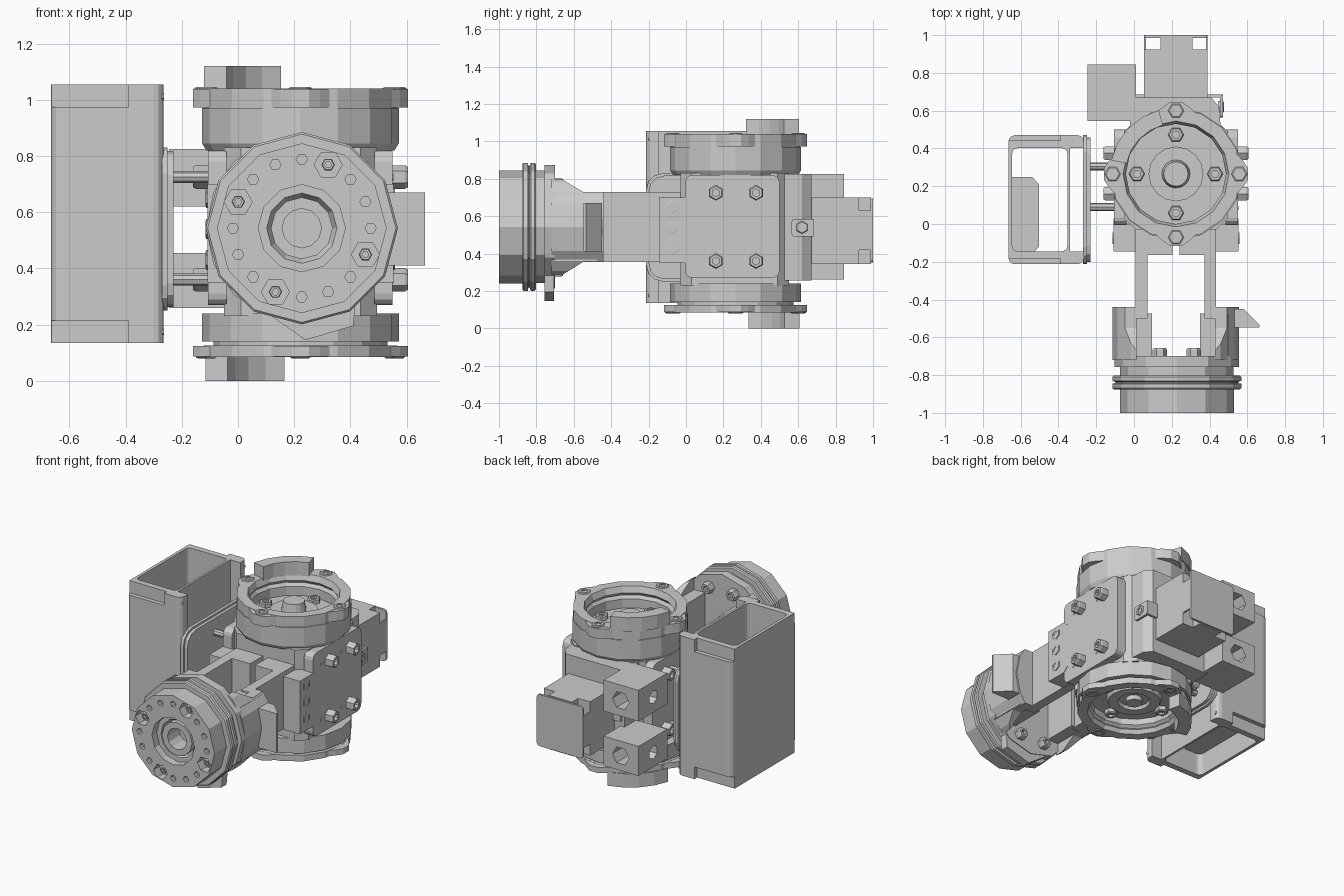
import bpy, bmesh
from math import sin, cos, pi, radians
from mathutils import Vector, Matrix

if "Cube" in bpy.data.objects:
    bpy.data.objects.remove(bpy.data.objects["Cube"])

CX, CY, HZ = 0.222, 0.265, 0.543      # drum axis and wrist axis


def make(name, bm):
    bmesh.ops.remove_doubles(bm, verts=bm.verts, dist=1e-5)
    bmesh.ops.recalc_face_normals(bm, faces=bm.faces)
    me = bpy.data.meshes.new(name)
    bm.to_mesh(me)
    bm.free()
    ob = bpy.data.objects.new(name, me)
    bpy.context.collection.objects.link(ob)
    return ob


def prism(name, pts, axis, lo, hi):
    """Extrude a 2D outline along x (pts=y,z), y (pts=x,z) or z (pts=x,y)."""
    put = {'x': lambda a, b, t: (t, a, b), 'y': lambda a, b, t: (a, t, b),
           'z': lambda a, b, t: (a, b, t)}[axis]
    bm = bmesh.new()
    lower = [bm.verts.new(put(a, b, lo)) for a, b in pts]
    upper = [bm.verts.new(put(a, b, hi)) for a, b in pts]
    bm.faces.new(lower)
    bm.faces.new(upper)
    for i in range(len(pts)):
        j = (i + 1) % len(pts)
        bm.faces.new((lower[i], lower[j], upper[j], upper[i]))
    return make(name, bm)


def rounded(a0, a1, b0, b1, r, n=3):
    pts = []
    for k, (a, b) in enumerate(((a1-r, b1-r), (a0+r, b1-r), (a0+r, b0+r), (a1-r, b0+r))):
        for i in range(n + 1):
            t = (k + i / n) * pi / 2
            pts.append((a + r * cos(t), b + r * sin(t)))
    return pts


def box(name, x0, x1, y0, y1, z0, z1):
    return prism(name, [(x0, y0), (x1, y0), (x1, y1), (x0, y1)], 'z', z0, z1)


def lathe(name, profile, at, axis, sides):
    """Spin (radius, height) points about an axis."""
    rot = Vector((0, 0, 1)).rotation_difference(Vector(axis)).to_matrix().to_4x4()
    m = Matrix.Translation(at) @ rot
    bm = bmesh.new()
    rings = []
    for r, h in profile:
        if r == 0:
            rings.append([bm.verts.new(m @ Vector((0, 0, h)))] * sides)
        else:
            rings.append([bm.verts.new(m @ Vector((r * cos(2*pi*i/sides), r * sin(2*pi*i/sides), h)))
                          for i in range(sides)])
    for p, q in zip(rings, rings[1:]):
        for i in range(sides):
            j = (i + 1) % sides
            vs = list(dict.fromkeys((p[i], p[j], q[j], q[i])))
            if len(vs) > 2:
                bm.faces.new(vs)
    return make(name, bm)


def rod(name, at, axis, r, h, sides=8):
    return lathe(name, [(0, 0), (r, 0), (r, h), (0, h)], at, axis, sides)


def bolt(name, at, axis, r=0.04, h=0.052):
    s = r * 0.5
    return lathe(name, [(0, 0), (r, 0), (r, h*.8), (r*.85, h), (s, h), (s, h*.5), (0, h*.5)], at, axis, 6)


def cut(ob, cutters, operation='DIFFERENCE'):
    for c in cutters:
        mod = ob.modifiers.new('cut', 'BOOLEAN')
        mod.operation, mod.solver, mod.object = operation, 'EXACT', c
        bpy.context.view_layer.objects.active = ob
        bpy.ops.object.modifier_apply(modifier=mod.name)
        bpy.data.objects.remove(c)


def mir(x0, x1):
    """An x range and its mirror about the drum axis."""
    return ((x0, x1), (2*CX - x1, 2*CX - x0))


# --- Upper and lower drums with eared flanges and open cups ---
C = Vector((CX, CY, 0))
lathe('upper_drum', [(0, .82), (.335, .82), (.35, .845), (.35, .97), (.345, .97), (.345, 1.04), (.28, 1.04),
                     (.265, 1.0), (.28, .98), (.265, .96), (.265, .9), (.145, .9), (.145, .93), (.075, .93),
                     (.065, .99), (0, .99)], C, (0, 0, 1), 16)
lathe('lower_drum', [(0, .24), (.35, .24), (.35, .14), (.31, .14), (.31, .125), (.345, .125), (.345, .085),
                     (.285, .085), (.27, .11), (.285, .125), (.265, .14), (.265, .18), (.17, .18), (.16, .15),
                     (.1, .15), (.09, .17), (.05, .17), (.05, .14), (0, .14)], C, (0, 0, 1), 16)
for k in range(4):
    d = Vector((cos(k*pi/2), sin(k*pi/2), 0))
    n = Vector((-d.y, d.x, 0))
    ear = [C + d*a + n*b for a, b in ((.3, .13), (.355, .07), (.382, .03), (.382, -.03), (.355, -.07), (.3, -.13))]
    for nm, lo, hi in (('upper_ear', .972, 1.038), ('lower_ear', .087, .124)):
        prism(nm, [(v.x, v.y) for v in ear], 'z', lo, hi)
    for nm, r, z, a, h in (('upper_ear_bolt', .335, 1.025, 1, .02), ('lower_ear_bolt', .335, .1, -1, .02),
                           ('upper_cup_bolt', .207, .9, 1, .03), ('lower_cup_bolt', .215, .18, -1, .03)):
        bolt(nm, C + d*r + Vector((0, 0, z)), (0, 0, a), .042, h)
# curved stop tabs
for nm, start, lo, hi in (('upper_stop', 105, 1.03, 1.12), ('lower_stop', 102, 0, .09)):
    ang = [radians(start + 63*i/4) for i in range(5)]
    pts = [(CX + .35*cos(t), CY + .35*sin(t)) for t in ang] + \
          [(CX + .268*cos(t), CY + .268*sin(t)) for t in reversed(ang)]
    prism(nm, pts, 'z', lo, hi)

# --- Central housing with bolted side plates ---
c = .06
x0, x1, y0, y1 = -.05, .495, -.03, .55
prism('housing', [(x0+c, y0), (x1-c, y0), (x1, y0+c), (x1, y1-c), (x1-c, y1), (x0+c, y1), (x0, y1-c), (x0, y0+c)],
      'z', .23, .83)
for s, (a, b) in zip((1, -1), mir(.485, .55)):
    prism('side_plate', rounded(-.005, .5, .27, .82, .04), 'x', a, b)
    face = b if s > 0 else a
    for y in (.16, .375):
        for z in (.36, .725):
            bolt('side_bolt', (face, y, z), (s, 0, 0), .042, .055)
            rod('dowel', (face, y - .075, z), (s, 0, 0), .012, .003, 6)
for s, (a, b) in zip((1, -1), mir(.43, .553)):
    prism('fork_clamp', [(-.145, .35), (.0, .35), (.03, .38), (.03, .67), (.0, .70), (-.145, .70)], 'x', a, b)
    for z in (.43, .54, .65):
        bolt('clamp_bolt', (b if s > 0 else a, -.075, z), (s, 0, 0), .035, .006)

# --- Fork arms to the wrist ---
for a, b in mir(.372, .435):
    box('fork_arm', a, b, -.5, 0, .355, .73)
for a, b in mir(.24, .373):
    box('fork_root', a, b, -.165, 0, .40, .73)
# tapered cheeks trimmed to the round of the wrist
for a, b in mir(.43, .58):
    cheek = prism('wrist_cheek', [(-.72, .25), (-.72, .83), (-.55, .73), (-.44, .73), (-.44, .355), (-.55, .355)],
                  'x', a, b)
    cut(cheek, [rod('cutter', (CX, -.9, HZ), (0, 1, 0), .335, .6, 16)], 'INTERSECT')
for a, b in mir(.35, .5):
    box('wrist_block', a, b, -.72, -.475, .36, .72)
prism('cable_tab', [(.53, -.45), (.58, -.45), (.665, -.535), (.665, -.548), (.53, -.548)], 'z', .41, .67)

# --- Wrist disc, revolved about y ---
W = (CX + .005, 0, HZ)
disc = lathe('wrist_disc', [(0, .7), (.33, .7), (.33, .757), (.3, .757), (.3, .803), (.335, .803), (.342, .81),
                            (.342, .83), (.325, .836), (.325, .842), (.342, .846), (.342, .868), (.335, .875),
                            (.302, .875), (.302, 1.0), (.155, 1.0), (.155, .95), (.125, .95), (.11, .92),
                            (.11, .96), (.07, .96), (.07, .84), (0, .84)], W, (0, -1, 0), 12)
cutters = []
for k in range(16):
    t = k * pi / 8
    p = (W[0] + .245*cos(t), -1.01, W[2] + .245*sin(t))
    big = k % 4 == 3
    cutters.append(rod('cutter', p, (0, 1, 0), .05 if big else .02, .07 if big else .04, 6))
    if big:
        bolt('wrist_bolt', (p[0], -.935, p[2]), (0, -1, 0), .024, .04)
cut(disc, cutters)
prism('wrist_lug', [(.02, .3), (.24, .145), (.41, .195), (.42, .3)], 'y', -.757, -.705)
for x in (.137, .317):
    for z in (.31, .77):
        bolt('wrist_back_bolt', (x, -.702, z), (0, 1, 0), .038, .045)

# --- Equipment box on the left, open top and bottom, notched at its corners ---
tray = prism('equipment_box', rounded(-.665, -.265, -.213, .47, .035), 'z', .135, 1.055)
notches = [box('cutter', -.7, -.39, ya, yb, za, zb) for ya, yb in ((-.3, -.185), (.442, .6))
           for za, zb in ((0, .215), (.975, 1.2))]
cut(tray, [prism('cutter', rounded(-.645, -.352, -.145, .402, .03), 'z', 0, 1.2),
           box('cutter', -.338, -.2, -.145, .402, 0, 1.2)] + notches)
prism('box_ledge', [(-.65, -.15), (-.53, -.15), (-.503, -.12), (-.503, .21), (-.54, .25), (-.65, .25)], 'z', .28, .3)
prism('box_mount_plate', rounded(-.213, .47, .25, .83, .09), 'x', -.27, -.25)
prism('box_mount_rim', rounded(-.2, .457, .263, .817, .085), 'x', -.25, -.23)
for y in (-.19, .447):
    for z in (.175, 1.012):
        rod('box_screw', (-.27, y, z), (1, 0, 0), .012, .006, 6)
for y in (.09, .305):
    for z in (.36, .725):
        rod('standoff', (-.24, y, z), (1, 0, 0), .021, .14)

# --- Rear plate, drilled blocks and motor ---
prism('rear_plate', [(-.02, .5), (.46, .5), (.45, .62), (.41, .67), (-.02, .67)], 'z', .255, .825)
for z0, z1 in ((.26, .455), (.62, .825)):
    zc = (z0 + z1) / 2
    blk = box('drilled_block', -.245, .01, .545, .845, z0, z1)
    cut(blk, [rod('cutter', (-.115, .9, zc), (0, -1, 0), .06, .2, 6),
              rod('cutter', (-.3, .69, zc), (1, 0, 0), .045, .19, 6)])
# motor body and its folded cover share a stepped outline
step = [(.053, .66), (.39, .66), (.39, .925), (.31, .925), (.31, .99), (.14, .99), (.14, .925), (.053, .925)]
prism('motor', step, 'z', .345, .70)
prism('motor_cover_end', rounded(.053, .39, .352, .693, .02), 'y', .986, 1.0)
for x0, x1 in ((.053, .063), (.38, .39)):
    box('motor_cover_side', x0, x1, .91, .995, .42, .63)
box('motor_strap', .0, .465, .67, .685, .49, .585)
prism('strap_tab', rounded(.565, .685, .49, .585, .015), 'x', .455, .47)
bolt('strap_bolt', (.445, .62, .54), (1, 0, 0), .035, .032)
